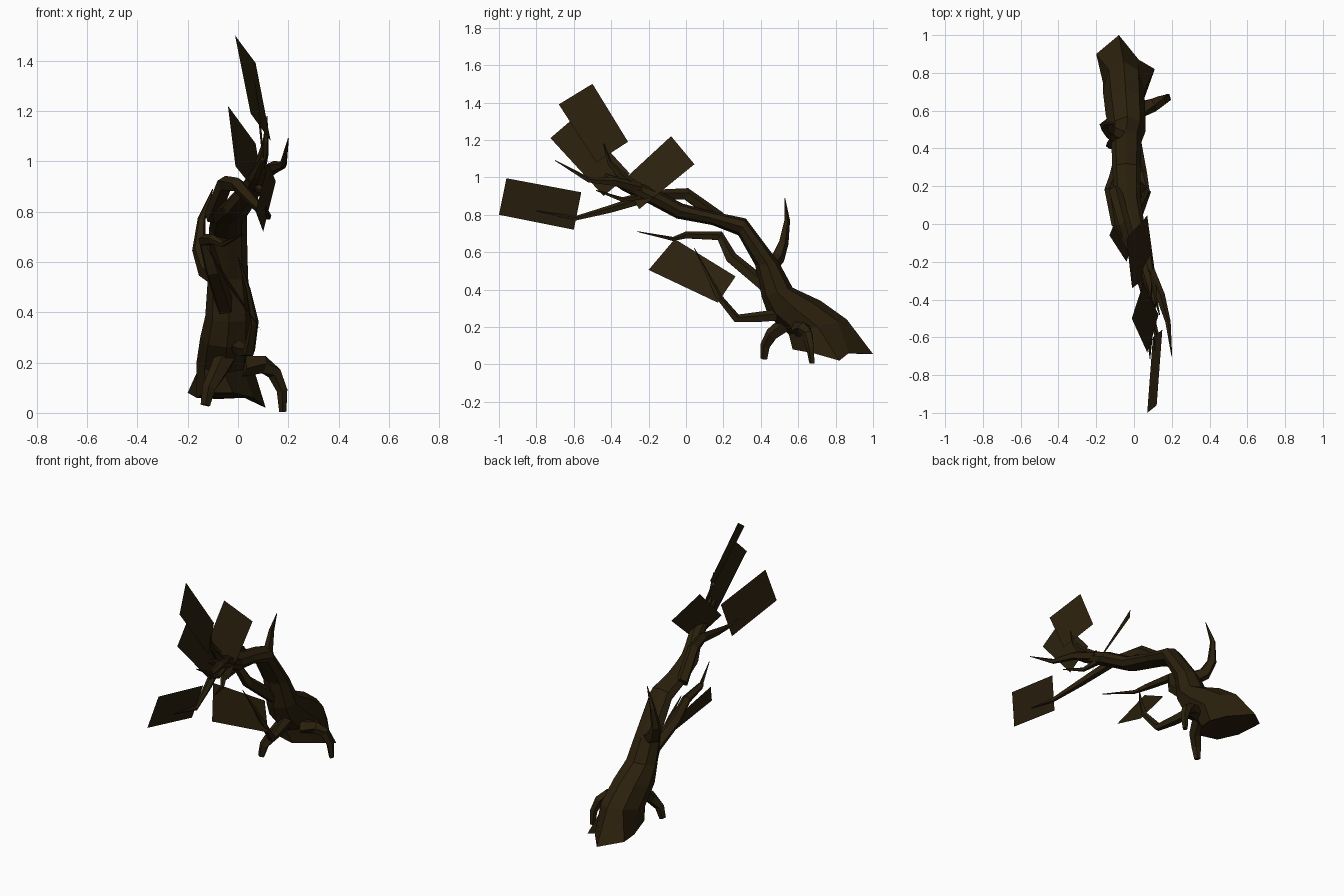
import bpy, bmesh, math
from mathutils import Vector

bark = bpy.data.materials.new("dark_bark")
bark.diffuse_color = (0.024, 0.0145, 0.004, 1)


def finish(name, rings):
    """Skin a list of rings of points into one closed, flat shaded object."""
    bm = bmesh.new()
    vs = [[bm.verts.new(p) for p in r] for r in rings]
    n = len(vs[0])
    for a, b in zip(vs, vs[1:]):
        for i in range(n):
            j = (i + 1) % n
            bm.faces.new((a[i], a[j], b[j], b[i]))
    bm.faces.new(vs[0][::-1])
    bm.faces.new(vs[-1])
    bmesh.ops.recalc_face_normals(bm, faces=bm.faces)
    me = bpy.data.meshes.new(name)
    bm.to_mesh(me)
    bm.free()
    me.materials.append(bark)
    bpy.context.collection.objects.link(bpy.data.objects.new(name, me))


def branch(name, path, r0, r1, sides=5, power=1.0):
    """Tapered tube through a few points; a power above 1 keeps it thick longer."""
    pts = [Vector(p) for p in path]
    rings = []
    for k, p in enumerate(pts):
        d = (pts[min(k + 1, len(pts) - 1)] - pts[max(k - 1, 0)]).normalized()
        u = d.cross(Vector((1, 0, 0))).normalized()
        w = d.cross(u)
        r = r0 + (r1 - r0) * (k / (len(pts) - 1)) ** power
        rings.append([p + r * (math.cos(2 * math.pi * i / sides) * u +
                               math.sin(2 * math.pi * i / sides) * w)
                      for i in range(sides)])
    finish(name, rings)


def card(name, *corners):
    """Flat foliage card."""
    me = bpy.data.meshes.new(name)
    me.from_pydata(corners, [], [(0, 1, 2, 3)])
    me.materials.append(bark)
    bpy.context.collection.objects.link(bpy.data.objects.new(name, me))


# Trunk: flared foot, then leaning rings (x, half width, upper y z, lower y z)
foot = [(-.08, 1, .055), (.025, .87, .06), (.11, .82, .02), (.06, .68, .06),
        (-.02, .57, .08), (-.13, .6, .08), (-.165, .75, .06), (-.2, .9, .08)]
sections = [(-.055, .11, .86, .24, .55, .16),
            (-.045, .105, .72, .34, .44, .26),
            (-.035, .095, .57, .41, .405, .36),
            (-.04, .08, .50, .54, .37, .53),
            (-.04, .075, .32, .78, .28, .69),
            (-.035, .07, .13, .82, .14, .745),
            (.0, .06, -.02, .86, -.05, .78),
            (.055, .045, -.15, .93, -.2, .86),
            (.085, .03, -.30, .99, -.34, .93),
            (.10, .01, -.43, 1.02, -.44, 1.0)]
rings = [[Vector(p) for p in foot]]
for x, w, y1, z1, y0, z0 in sections:
    ring = []
    for i in range(8):
        c, s = math.cos(i * math.pi / 4), math.sin(i * math.pi / 4)
        ring.append(Vector((x + w * s, (y1 + y0) / 2 + c * (y1 - y0) / 2,
                            (z1 + z0) / 2 + c * (z1 - z0) / 2)))
    rings.append(ring)
finish("trunk", rings)

# Roots
branch("front_root", [(-.05, .54, .22), (-.08, .46, .16), (-.115, .425, .1), (-.13, .418, .03)], .045, .02)
branch("side_root", [(.02, .6, .19), (.10, .63, .19), (.145, .65, .16), (.175, .665, .09), (.178, .675, .005)], .045, .015)

# Branches
branch("back_thorn", [(-.06, .45, .53), (-.125, .49, .57), (-.155, .52, .65), (-.145, .54, .77), (-.1, .528, .89)], .045, .002, power=1.4)
branch("low_branch", [(.0, .48, .26), (.02, .38, .25), (.045, .27, .245), (.065, .175, .36), (.04, .11, .49), (.0, .045, .62)], .033, .002, power=1.4)
branch("middle_branch", [(-.05, .42, .42), (-.1, .24, .57), (-.13, .18, .685), (-.1, 0, .69), (-.06, -.07, .67), (.02, -.26, .71)], .038, .002, power=1.4)
branch("long_branch", [(-.1, .18, .78), (-.05, -.0, .91), (.0, -.16, .905), (.07, -.4, .83), (.12, -.59, .78), (.11, -.8, .82)], .036, .002, power=1.8)
branch("side_twig", [(.08, -.25, .94), (.14, -.38, .975), (.18, -.52, .985), (.2, -.7, 1.09)], .032, .002, power=1.4)
branch("upper_twig", [(.07, -.22, .91), (.1, -.36, 1.02), (.11, -.41, 1.08), (.115, -.44, 1.18)], .032, .002)
branch("lower_twig", [(.06, -.18, .91), (.1, -.34, .88), (.135, -.48, .93)], .024, .003)

# Foliage cards
card("tip_card", (.12, -.96, .995), (.15, -.56, .92), (.10, -.6, .72), (.07, -1, .8))
card("top_card", (.07, -.68, 1.39), (-.012, -.5, 1.5), (.05, -.31, 1.19), (.13, -.48, 1.08))
card("rear_card", (.085, -.725, 1.21), (.115, -.44, .9), (.095, -.3, 1.02), (.065, -.585, 1.33))
card("crown_card", (-.04, -.08, 1.22), (.07, .045, 1.07), (.11, -.25, .83), (-.01, -.34, .98))
card("low_card", (-.13, -.06, .67), (.0, .265, .47), (.09, .17, .33), (-.04, -.2, .505))
